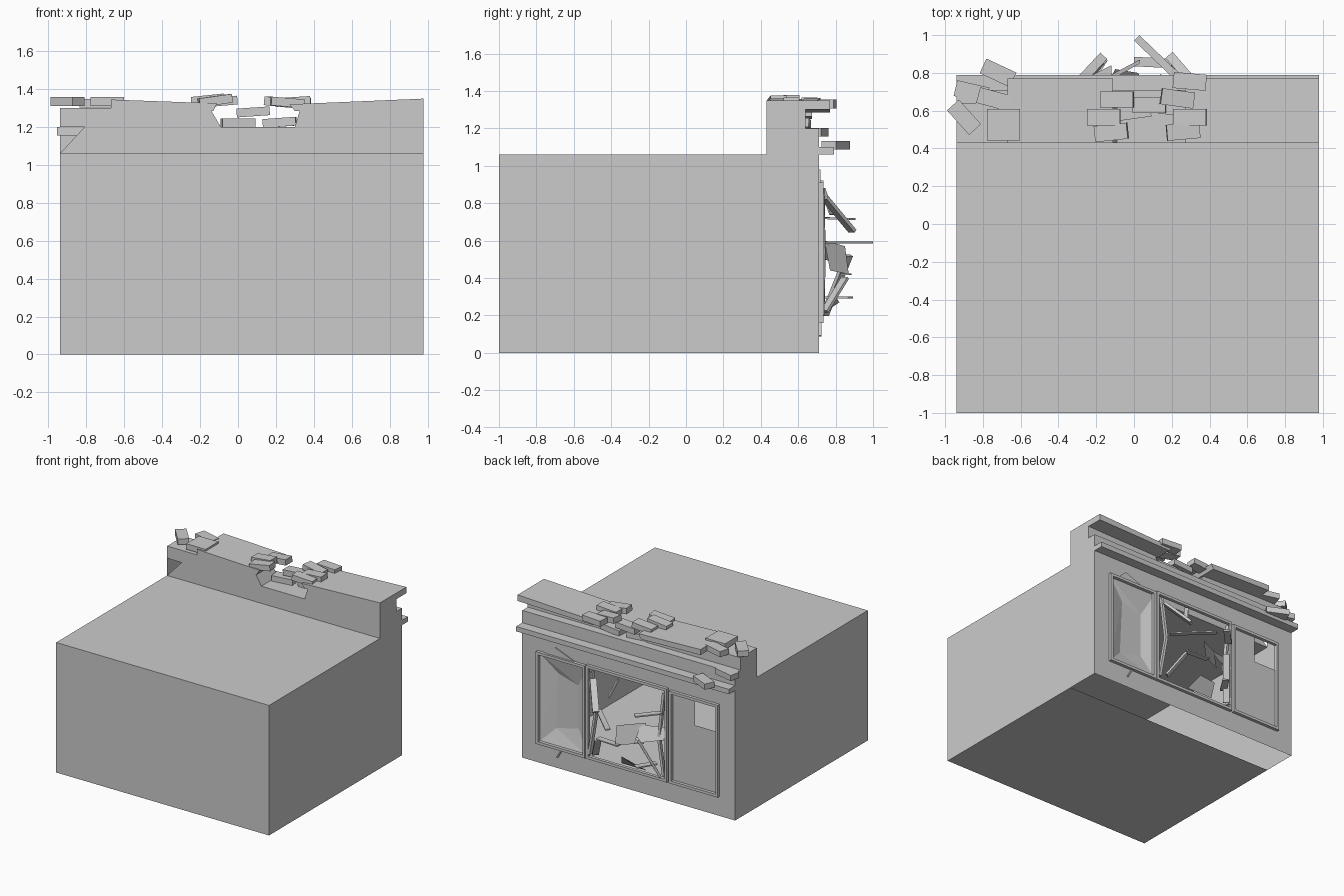
import bpy, bmesh
from math import radians
from mathutils import Vector, Matrix, Euler

cube = bpy.data.objects.get("Cube")
if cube:
    bpy.data.objects.remove(cube, do_unlink=True)

grey = bpy.data.materials.new("plain_grey")
grey.use_nodes = True
grey.diffuse_color = (0.6, 0.6, 0.6, 1)
grey.node_tree.nodes["Principled BSDF"].inputs["Base Color"].default_value = grey.diffuse_color

LEFT, RIGHT, FRONT, BACK = -0.94, 0.98, -1.0, 0.71
STEP, ROOF, LEDGE = 0.43, 1.06, 1.2


def finish(name, bm):
    mesh = bpy.data.meshes.new(name)
    bm.to_mesh(mesh)
    bm.free()
    mesh.materials.append(grey)
    obj = bpy.data.objects.new(name, mesh)
    bpy.context.collection.objects.link(obj)
    return obj


def sheet(bm, points, outward):
    """One flat face whose normal follows the outward direction."""
    face = bm.faces.new([bm.verts.new(p) for p in points])
    face.normal_update()
    if face.normal.dot(Vector(outward)) < 0:
        face.normal_flip()


def box(name, centre, size, rot=(0, 0, 0)):
    bm = bmesh.new()
    spin = Euler([radians(a) for a in rot]).to_matrix().to_4x4()
    bmesh.ops.create_cube(bm, size=1, matrix=Matrix.Translation(centre) @ spin @ Matrix.Diagonal((*size, 1)))
    return finish(name, bm)


def bar(name, start, end, width, thick):
    """A board running from start to end."""
    a, b = Vector(start), Vector(end)
    bm = bmesh.new()
    turn = (b - a).to_track_quat('X', 'Z').to_matrix().to_4x4()
    bmesh.ops.create_cube(bm, size=1, matrix=Matrix.Translation((a + b) / 2) @ turn
                          @ Matrix.Diagonal(((b - a).length, width, thick, 1)))
    return finish(name, bm)


def prism(name, profile, y0, y1):
    """An x-z outline extruded along y."""
    bm = bmesh.new()
    face = bm.faces.new([bm.verts.new((x, y0, z)) for x, z in profile])
    out = bmesh.ops.extrude_face_region(bm, geom=[face])
    moved = [v for v in out["geom"] if isinstance(v, bmesh.types.BMVert)]
    bmesh.ops.translate(bm, vec=(0, y1 - y0, 0), verts=moved)
    bmesh.ops.recalc_face_normals(bm, faces=bm.faces)
    return finish(name, bm)


# Hollow building shell, open below the street wall
bm = bmesh.new()
sheet(bm, [(LEFT, FRONT, 0), (RIGHT, FRONT, 0), (RIGHT, FRONT, ROOF), (LEFT, FRONT, ROOF)], (0, -1, 0))
for z, d in ((0, -1), (ROOF, 1)):
    sheet(bm, [(LEFT, FRONT, z), (RIGHT, FRONT, z), (RIGHT, STEP, z), (LEFT, STEP, z)], (0, 0, d))
side = [(FRONT, 0), (BACK, 0), (BACK, LEDGE), (STEP, LEDGE), (STEP, ROOF), (FRONT, ROOF)]
for x in (LEFT, RIGHT):
    sheet(bm, [(x, y, z) for y, z in side], (x, 0, 0))
# Parapet front with its broken corner, and the step on top
sheet(bm, [(LEFT, STEP, ROOF), (RIGHT, STEP, ROOF), (RIGHT, STEP, LEDGE), (-0.81, STEP, LEDGE)], (0, -1, 0))
sheet(bm, [(LEFT, STEP, LEDGE), (RIGHT, STEP, LEDGE), (RIGHT, BACK, LEDGE), (LEFT, BACK, LEDGE)], (0, 0, 1))
finish("building_shell", bm)

# Street wall with window opening, broken corner hole and dented panel
bm = bmesh.new()
xs = [LEFT, -0.79, -0.58, -0.34, 0.39, 0.83, RIGHT]
zs = [0, 0.17, 0.68, 0.9, LEDGE]
for i in range(len(xs) - 1):
    for j in range(len(zs) - 1):
        window = i == 3 and j in (1, 2)
        hole = i == 1 and j == 2
        dent = i == 4 and j in (1, 2)
        if not (window or hole or dent):
            sheet(bm, [(xs[i], BACK, zs[j]), (xs[i + 1], BACK, zs[j]),
                       (xs[i + 1], BACK, zs[j + 1]), (xs[i], BACK, zs[j + 1])], (0, 1, 0))
finish("street_wall", bm)

bm = bmesh.new()
outer = [(0.39, BACK, 0.17), (0.83, BACK, 0.17), (0.83, BACK, 0.9), (0.39, BACK, 0.9)]
inner = [(0.5, 0.67, 0.35), (0.7, 0.67, 0.3), (0.68, 0.67, 0.75), (0.5, 0.67, 0.7)]
sheet(bm, inner, (0, 1, 0))
for k in range(4):
    n = (k + 1) % 4
    sheet(bm, [outer[k], outer[n], inner[n]], (0, 1, 0))
    sheet(bm, [outer[k], inner[n], inner[k]], (0, 1, 0))
finish("dented_panel", bm)
prism("wall_chip", [(0.5, 0.91), (0.76, 0.91), (0.68, 0.98)], BACK, BACK + 0.008)


# Frames around the two panels and the window
def frame(name, x0, x1, z0, z1, w=0.022):
    y = BACK + 0.012
    for x in (x0, x1):
        box(name + "_upright", (x, y, (z0 + z1) / 2), (w, 0.026, z1 - z0 + w))
    for z in (z0, z1):
        box(name + "_rail", ((x0 + x1) / 2, y, z), (x1 - x0, 0.026, w))


frame("left_panel_frame", 0.41, 0.83, 0.17, 0.9)
frame("window_frame", -0.33, 0.38, 0.17, 0.91)
frame("right_panel_frame", -0.79, -0.37, 0.17, 0.9)

# Parapet upper wall and cap on both sides of the gap, and the cornice
prism("parapet_wall_left", [(LEFT, 1.2), (-0.09, 1.2), (-0.15, 1.3), (LEFT, 1.3)], STEP, 0.64)
prism("parapet_wall_right", [(0.3, 1.2), (RIGHT, 1.2), (RIGHT, 1.3), (0.33, 1.3)], STEP, 0.64)
prism("cap_left", [(-0.67, 1.3), (-0.13, 1.285), (-0.11, 1.325), (-0.67, 1.345)], STEP, 0.77)
prism("cap_right", [(0.3, 1.285), (RIGHT, 1.3), (RIGHT, 1.35), (0.27, 1.32)], STEP, 0.77)
box("cornice", (0.02, 0.75, 1.08), (1.92, 0.08, 0.04))

# Loose bricks: x, y, z, turn, tilt
bricks = [
    (-0.72, 0.8, 1.11, -25, 0), (-0.86, 0.7, 1.178, -13, 0), (-0.9, 0.565, 1.335, -48, 0),
    (-0.74, 0.66, 1.325, -15, 0), (-0.69, 0.565, 1.335, 0, 0), (-0.69, 0.485, 1.335, 0, 0),
    (-0.09, 0.66, 1.335, 0, -5), (-0.16, 0.565, 1.345, 0, -6), (-0.12, 0.485, 1.34, 6, -8),
    (0.295, 0.755, 1.33, -5, 0), (0.23, 0.665, 1.33, -8, 6), (0.295, 0.565, 1.335, 0, -4),
    (0.26, 0.49, 1.33, 5, 5), (0, 0.6, 1.222, 8, 0), (0.22, 0.62, 1.225, -4, -4),
    (0.08, 0.63, 1.28, 0, -4),
]
for x, y, z, turn, tilt in bricks:
    box("loose_brick", (x, y, z), (0.175, 0.085, 0.046), (0, tilt, turn))

# Broken boards and shards sticking out of the window
boards = [
    ((0.27, 0.74, 0.59), (0.015, 0.985, 0.59), 0.04, 0.01),
    ((0.32, 0.74, 0.83), (0.19, 0.89, 0.65), 0.05, 0.02),
    ((-0.3, 0.74, 0.72), (-0.16, 0.89, 0.715), 0.05, 0.01),
    ((0.2, 0.85, 0.42), (0.0, 0.86, 0.42), 0.05, 0.01),
    ((-0.28, 0.74, 0.2), (-0.17, 0.87, 0.52), 0.05, 0.02),
    ((-0.25, 0.74, 0.295), (-0.16, 0.88, 0.295), 0.05, 0.01),
    ((0.3, 0.74, 0.22), (0.2, 0.85, 0.4), 0.05, 0.015),
    ((0.34, 0.725, 0.88), (0.3, 0.73, 0.55), 0.03, 0.02),
    ((0.3, 0.73, 0.55), (0.36, 0.725, 0.2), 0.03, 0.02),
    ((-0.31, 0.725, 0.88), (-0.27, 0.73, 0.5), 0.03, 0.02),
    ((-0.27, 0.73, 0.5), (-0.31, 0.725, 0.2), 0.03, 0.02),
    ((0.1, 0.73, 0.88), (0.15, 0.78, 0.74), 0.03, 0.01),
    ((0.62, 0.715, 0.16), (0.66, 0.715, 0.09), 0.02, 0.01),
]
for start, end, width, thick in boards:
    bar("broken_board", start, end, width, thick)

bm = bmesh.new()
sheet(bm, [(-0.16, 0.77, 0.44), (0.03, 0.87, 0.42), (0.03, 0.85, 0.57), (-0.16, 0.74, 0.6)], (0, 1, 0))
sheet(bm, [(-0.32, 0.74, 0.5), (-0.12, 0.84, 0.46), (-0.12, 0.76, 0.58), (-0.32, 0.72, 0.6)], (0, 1, 0))
sheet(bm, [(-0.15, 0.72, 0.2), (0.08, 0.72, 0.2), (0.02, 0.8, 0.3), (-0.1, 0.82, 0.27)], (0, 1, 1))
finish("window_shards", bm)
